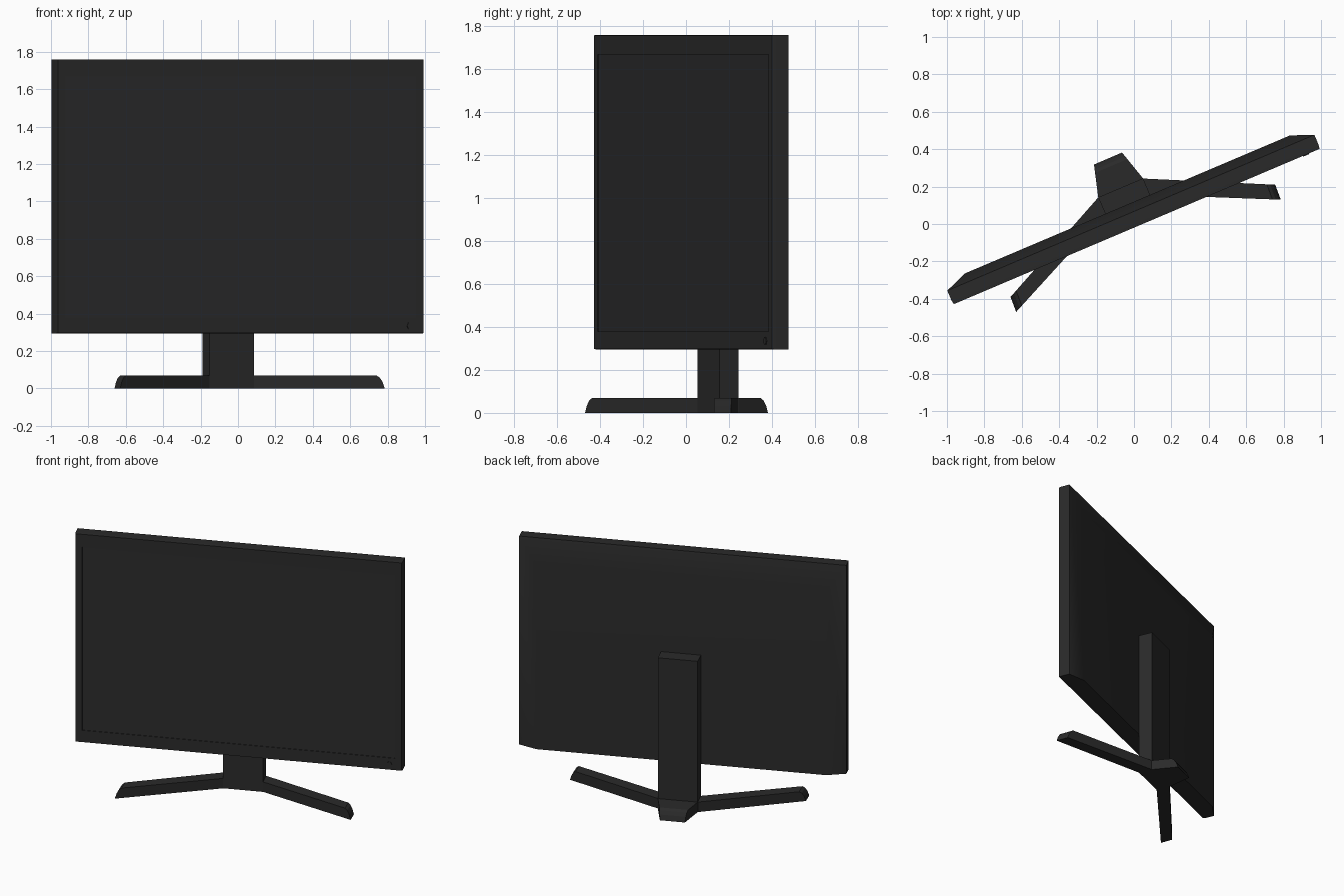
import bpy, bmesh, math
from mathutils import Vector

cube = bpy.data.objects.get("Cube")
if cube:
    bpy.data.objects.remove(cube, do_unlink=True)

TURN = math.radians(23.0)   # the display and column are swivelled together


def material(name, color):
    m = bpy.data.materials.new(name)
    m.use_nodes = True
    m.diffuse_color = color
    m.node_tree.nodes["Principled BSDF"].inputs["Base Color"].default_value = color
    return m


casing = material("charcoal casing", (0.023, 0.023, 0.023, 1))
glass = material("dark screen", (0.024, 0.024, 0.025, 1))


def loft(name, rings, mats, turned=True, last_mat=0):
    """Skin a list of equal-length point rings and cap both ends."""
    bm = bmesh.new()
    rows = [[bm.verts.new(p) for p in ring] for ring in rings]
    n = len(rows[0])
    for a, b in zip(rows, rows[1:]):
        for i in range(n):
            j = (i + 1) % n
            bm.faces.new((a[i], a[j], b[j], b[i]))
    bm.faces.new(rows[0])
    cap = bm.faces.new(rows[-1])
    cap.material_index = last_mat
    bmesh.ops.recalc_face_normals(bm, faces=bm.faces)
    mesh = bpy.data.meshes.new(name)
    bm.to_mesh(mesh)
    bm.free()
    for m in mats:
        mesh.materials.append(m)
    ob = bpy.data.objects.new(name, mesh)
    bpy.context.collection.objects.link(ob)
    if turned:
        ob.rotation_euler.z = TURN
    return ob


def upright_rect(y, half, z0, z1, cx=0.008):
    return [(cx - half, y, z0), (cx + half, y, z0), (cx + half, y, z1), (cx - half, y, z1)]


# Display: chamfered back, shell, bezel and recessed screen
display = loft("display_panel", [
    upright_rect(0.11, 0.945, 0.295, 1.59),
    upright_rect(0.062, 1.066, 0.295, 1.76),
    upright_rect(0.003, 1.066, 0.295, 1.76),
    upright_rect(-0.018, 1.062, 0.297, 1.758),
    upright_rect(-0.018, 1.019, 0.38, 1.668),
    upright_rect(-0.014, 1.019, 0.38, 1.668),
], [casing, glass], last_mat=1)
bpy.context.view_layer.objects.active = display
display.select_set(True)
bpy.ops.object.shade_smooth_by_angle(angle=math.radians(30))
weighted = display.modifiers.new("even_back_shading", 'WEIGHTED_NORMAL')
weighted.keep_sharp = True

# Power button on the lower right of the bezel
hexagon = [(0.99 + 0.017 * math.cos(k * math.pi / 3), 0.335 + 0.02 * math.sin(k * math.pi / 3))
           for k in range(6)]
loft("power_button", [[(x, y, z) for x, z in hexagon] for y in (-0.015, -0.022)], [casing])

# Column behind the display
loft("stand_column", [upright_rect(y, 0.13, 0, 1.06, 0.01) for y in (0.11, 0.206)], [casing])


# Feet: bars with a rounded-off tip, running out from the column
def foot(name, root_a, tip_a, root_b, tip_b):
    sides = []
    for root, tip in ((root_a, tip_a), (root_b, tip_b)):
        root, tip = Vector((*root, 0)), Vector((*tip, 0))
        out = (tip - root).normalized()
        profile = [(root, 0), (tip, 0), (tip - out * 0.012, 0.035),
                   (tip - out * 0.027, 0.058), (tip - out * 0.045, 0.07), (root, 0.07)]
        sides.append([p + Vector((0, 0, z)) for p, z in profile])
    return loft(name, sides, [casing], turned=False)


back_left, back_right = (0.049, 0.243), (-0.191, 0.142)
front_left, front_right = (0.086, 0.156), (-0.153, 0.054)
foot("left_foot", back_left, (0.755, 0.21), front_left, (0.785, 0.13))
foot("right_foot", back_right, (-0.66, -0.39), front_right, (-0.63, -0.47))
foot("back_foot", back_right, (-0.214, 0.318), back_left, (-0.064, 0.382))
